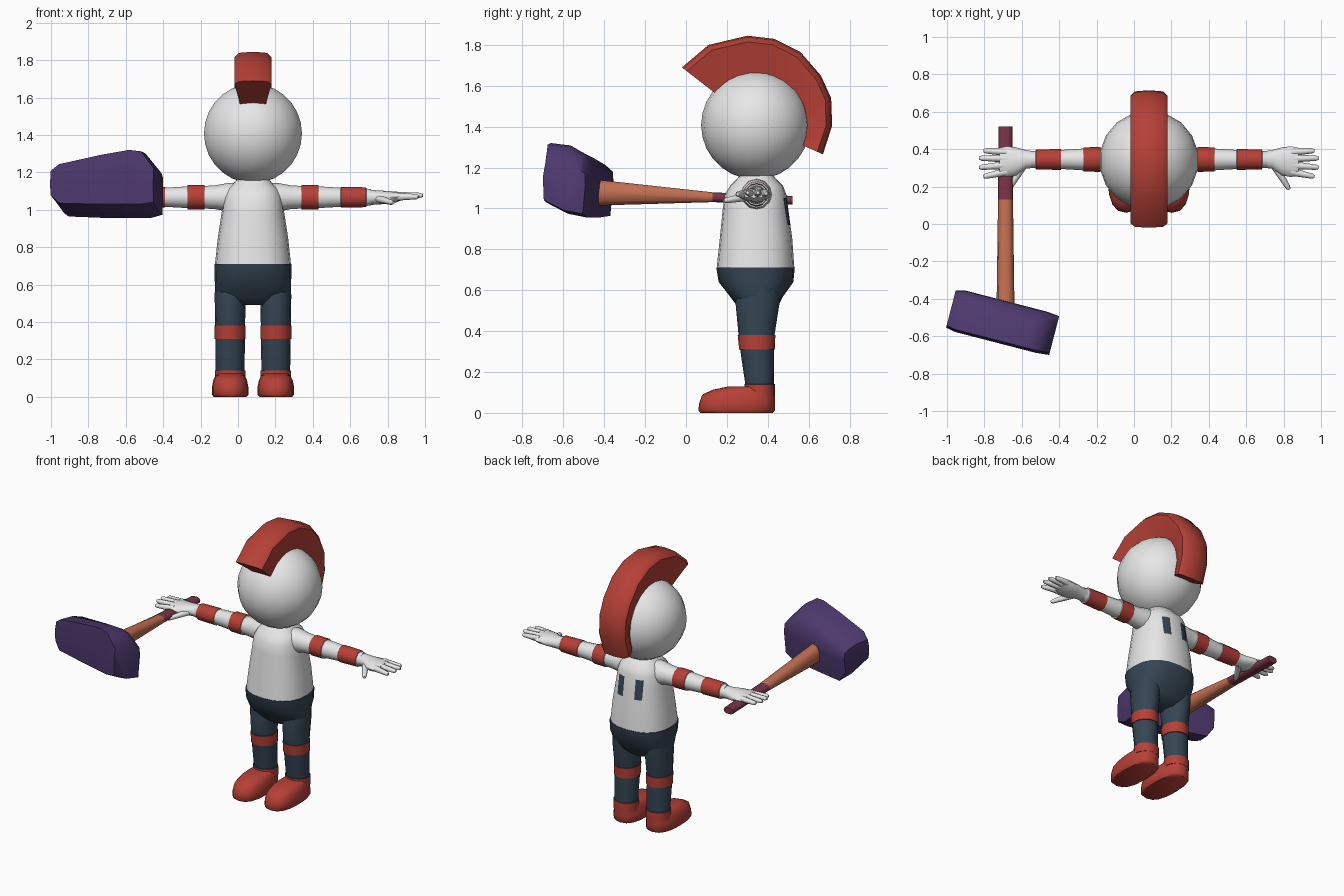
import bpy, bmesh
from math import cos, sin, pi, radians
from mathutils import Vector

cube = bpy.data.objects.get("Cube")
if cube:
    bpy.data.objects.remove(cube)


def material(name, rgb):
    m = bpy.data.materials.new(name)
    m.use_nodes = True
    m.diffuse_color = (*rgb, 1)
    m.node_tree.nodes["Principled BSDF"].inputs["Base Color"].default_value = (*rgb, 1)
    return m


WHITE = material("white", (0.8, 0.8, 0.8))
RED = material("red", (0.47, 0.052, 0.038))
NAVY = material("navy", (0.036, 0.06, 0.088))
PURPLE = material("purple", (0.075, 0.04, 0.155))
ORANGE = material("orange", (0.55, 0.16, 0.085))
MAROON = material("maroon", (0.2, 0.035, 0.065))

MID = 0.08     # centre line of the figure
DEPTH = 0.345  # depth of the arms and head
SIDES = (("left", 1), ("right", -1))


def smooth(ob, angle):
    bpy.ops.object.select_all(action="DESELECT")
    ob.select_set(True)
    bpy.context.view_layer.objects.active = ob
    bpy.ops.object.shade_smooth_by_angle(angle=radians(angle))


def add_object(name, bm, mats, angle=45):
    bmesh.ops.recalc_face_normals(bm, faces=bm.faces)
    mesh = bpy.data.meshes.new(name)
    bm.to_mesh(mesh)
    bm.free()
    for m in mats:
        mesh.materials.append(m)
    ob = bpy.data.objects.new(name, mesh)
    bpy.context.collection.objects.link(ob)
    smooth(ob, angle)
    return ob


def ring(center, u, v, n=16, power=2.0):
    """Superellipse ring spanned by the half axes u and v."""
    def bend(t):
        return abs(t) ** (2 / power) * (1 if t > 0 else -1)
    c, u, v = Vector(center), Vector(u), Vector(v)
    return [c + u * bend(cos(2 * pi * i / n)) + v * bend(sin(2 * pi * i / n))
            for i in range(n)]


def loft(name, rings, mats, bands=(), angle=45):
    """Skin a stack of rings; bands lists strips that use the second material."""
    bm = bmesh.new()
    rows = [[bm.verts.new(p) for p in r] for r in rings]
    for k, (a, b) in enumerate(zip(rows, rows[1:])):
        for i in range(len(a)):
            j = (i + 1) % len(a)
            f = bm.faces.new((a[i], a[j], b[j], b[i]))
            f.material_index = 1 if k in bands else 0
    bm.faces.new(rows[0])
    bm.faces.new(rows[-1])
    return add_object(name, bm, mats, angle)


def flat_rings(x, rows, power=2.0, n=16):
    """Horizontal rings from rows of height, half width, front and back."""
    return [ring((x, (f + b) / 2, z), (w, 0, 0), (0, (b - f) / 2, 0), n, power)
            for z, w, f, b in rows]


# Head
bm = bmesh.new()
bmesh.ops.create_uvsphere(bm, u_segments=18, v_segments=14, radius=0.266)
bmesh.ops.translate(bm, verts=bm.verts, vec=(MID, 0.34, 1.408))
add_object("head", bm, [WHITE])

# Crest of hair: an arched strip from brow to nape
outline = [(-.02, 1.69), (.11, 1.80), (.30, 1.845), (.43, 1.83), (.56, 1.765),
           (.66, 1.65), (.71, 1.54), (.715, 1.405), (.67, 1.265)]
crest = []
for y, z in outline:
    hub = Vector((MID, 0.34, 1.41))
    arm = Vector((MID, y, z)) - hub
    out, d = arm.length, arm.normalized()
    half = [(0.07, 0.255), (0.09, out - 0.08), (0.1, out - 0.03), (0.075, out - 0.006)]
    section = half + [(0, out)] + [(-w, r) for w, r in reversed(half)]
    crest.append([hub + d * r + Vector((w, 0, 0)) for w, r in section])
loft("hair_crest", crest, [RED])

# Torso and hips
loft("torso", flat_rings(MID, [
    (.71, .203, .15, .53), (.85, .188, .165, .52), (1.0, .165, .18, .50),
    (1.07, .157, .19, .49), (1.11, .14, .215, .475), (1.14, .105, .245, .445),
    (1.18, .075, .28, .41)], 2.4, 20), [WHITE])
loft("hips", flat_rings(MID, [
    (.71, .207, .148, .532), (.64, .205, .16, .525), (.57, .203, .215, .475),
    (.53, .19, .245, .455), (.49, .07, .28, .42)], 2.5, 20), [NAVY], angle=60)

# Plain stripes on the back, wrapped onto the torso
for name, s in SIDES:
    bm = bmesh.new()
    bmesh.ops.create_grid(bm, x_segments=4, y_segments=4, size=0.5)
    for v in bm.verts:
        v.co = (MID + s * 0.068 + v.co.x * 0.05, 0.6, 0.985 + v.co.y * 0.13)
    stripe = add_object(name + "_back_stripe", bm, [NAVY])
    wrap = stripe.modifiers.new("wrap", "SHRINKWRAP")
    wrap.target = bpy.data.objects["torso"]
    wrap.wrap_method = "PROJECT"
    wrap.use_project_y = True
    wrap.use_negative_direction = True
    wrap.use_positive_direction = False
    wrap.offset = 0.004

for name, s in SIDES:
    # Leg with knee and ankle bands
    x = MID + s * 0.122
    loft(name + "_leg", flat_rings(x, [
        (.08, .082, .285, .435), (.14, .082, .285, .435), (.141, .077, .29, .43),
        (.309, .079, .265, .43), (.31, .083, .26, .435), (.38, .083, .253, .437),
        (.381, .08, .257, .433), (.54, .083, .242, .458), (.62, .08, .26, .46)]),
        [NAVY, RED], (0, 4))
    # Shoe
    loft(name + "_shoe", flat_rings(x, [
        (0, .088, .07, .425), (.012, .098, .06, .435), (.05, .098, .065, .435),
        (.09, .09, .08, .435), (.113, .078, .13, .435), (.128, .06, .2, .432)],
        2.5), [RED], angle=50)

    # Arm with two bands, running outwards
    def across(d, ry, rz, z=1.067, y=DEPTH, n=12, power=2.0):
        return ring((MID + s * d, y, z), (0, ry, 0), (0, 0, rz), n, power)

    arm_rows = [(.05, .08), (.14, .075), (.2, .064), (.259, .06), (.26, .066),
                (.35, .065), (.351, .058), (.469, .051), (.47, .056),
                (.605, .053), (.606, .046), (.63, .044)]
    loft(name + "_arm", [across(d, r, r) for d, r in arm_rows], [WHITE, RED], (4, 8))

    # Palm
    loft(name + "_palm", [
        across(.6, .042, .043, 1.067), across(.66, .05, .038, 1.066),
        across(.71, .075, .035, 1.066, .335), across(.76, .082, .03, 1.068, .333),
        across(.80, .074, .02, 1.072, .333)], [WHITE], angle=60)

    # Fingers and thumb as tapered tubes: base and tip as outward, depth, height
    digits = [((.76, .385, 1.073), (.885, .392, 1.073)),
              ((.76, .35, 1.075), (.908, .352, 1.077)),
              ((.76, .315, 1.075), (.908, .302, 1.077)),
              ((.76, .28, 1.07), (.885, .253, 1.07)),
              ((.67, .315, 1.06), (.75, .185, 1.037))]
    for i, ends in enumerate(digits):
        a, b = (Vector((MID + s * d, y, z)) for d, y, z in ends)
        aim = (b - a).normalized()
        side = aim.cross(Vector((0, 0, 1))).normalized()
        up = side.cross(aim)
        tube = [ring(a.lerp(b, t), side * r, up * r, 8)
                for t, r in ((0, .022), (.55, .017), (.9, .014), (1, .008))]
        label = "thumb" if i == 4 else "finger_%d" % (i + 1)
        loft("%s_%s" % (name, label), tube, [WHITE], angle=60)

# Hammer shaft and grip, pointing forwards
def along(y, z, rx, rz):
    return ring((-0.687, y, z), (rx, 0, 0), (0, 0, rz), 10, 2.4)


loft("hammer_grip", [along(.52, 1.04, .037, .022), along(.13, 1.055, .04, .025)], [MAROON])
loft("hammer_shaft", [along(.13, 1.055, .04, .025), along(-.45, 1.078, .048, .067)], [ORANGE])

# Hammer head: a skewed section swept sideways and tapering to one end
section = [(-.108, -.11), (-.113, .03), (-.1, .18), (0, .168), (.075, .125),
           (.112, .07), (.115, -.03), (.1, -.185), (0, -.165)]
axis = Vector((cos(radians(-14.5)), sin(radians(-14.5)), 0))
cross = Vector((-axis.y, axis.x, 0))
center = Vector((-0.703, -0.526, 1.14))
stations = [(-.285, .9, .38, .55), (-.235, 1, .58, .95), (0, 1, .86, 1),
            (.15, 1, 1, 1), (.215, 1, .96, 1), (.285, .94, .45, .9)]
head = []
for u, wide, top, low in stations:
    head.append([center + axis * u + cross * (v * wide)
                 + Vector((0, 0, h * (top if h > 0 else low))) for v, h in section])
loft("hammer_head", head, [PURPLE], angle=50)
